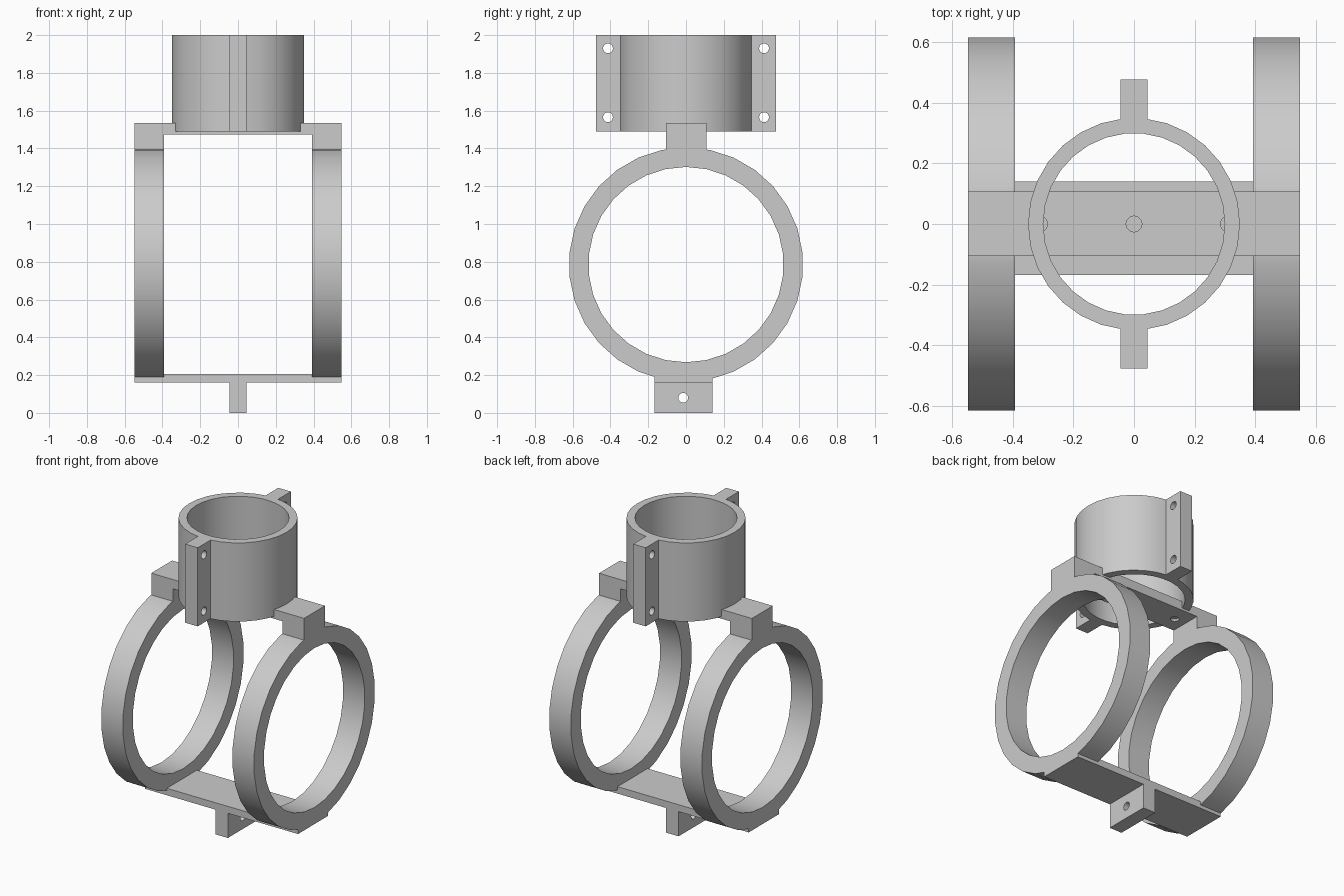
import bpy
import bmesh
from math import cos, sin, pi, radians
from mathutils import Matrix

cube = bpy.data.objects.get("Cube")
if cube:
    bpy.data.objects.remove(cube, do_unlink=True)

grey = bpy.data.materials.new("light_grey")
grey.use_nodes = True
grey.diffuse_color = (0.6, 0.6, 0.6, 1)
grey.node_tree.nodes["Principled BSDF"].inputs["Base Color"].default_value = (0.6, 0.6, 0.6, 1)

ALONG_X = Matrix.Rotation(pi / 2, 4, 'Y')


def finish(name, bm):
    bmesh.ops.recalc_face_normals(bm, faces=bm.faces)
    mesh = bpy.data.meshes.new(name)
    bm.to_mesh(mesh)
    bm.free()
    mesh.materials.append(grey)
    obj = bpy.data.objects.new(name, mesh)
    bpy.context.collection.objects.link(obj)
    return obj


def box(name, x, y, z):
    """Box from (min, max) pairs."""
    bm = bmesh.new()
    bmesh.ops.create_cube(bm, size=1)
    for v in bm.verts:
        v.co = [lo + (c + 0.5) * (hi - lo) for c, (lo, hi) in zip(v.co, (x, y, z))]
    return finish(name, bm)


def hoop(name, outer, inner, length, centre, turn=Matrix(), sides=30):
    """Tube with square-cut ends, centred on a point."""
    bm = bmesh.new()
    h = length / 2
    section = [(outer, -h), (outer, h), (inner, h), (inner, -h)]
    loops = []
    for i in range(sides):
        a = 2 * pi * i / sides
        loops.append([bm.verts.new((r * cos(a), r * sin(a), z)) for r, z in section])
    for i, a in enumerate(loops):
        b = loops[(i + 1) % sides]
        for j in range(4):
            k = (j + 1) % 4
            bm.faces.new((a[j], b[j], b[k], a[k]))
    bm.transform(Matrix.Translation(centre) @ turn)
    return finish(name, bm)


def rod(radius, length, centre, turn=Matrix()):
    """Cutter for a drilled hole."""
    bm = bmesh.new()
    bmesh.ops.create_cone(bm, cap_ends=True, segments=20, radius1=radius, radius2=radius,
                          depth=length, matrix=Matrix.Translation(centre) @ turn)
    return finish("hole_cutter", bm)


def combine(obj, other, operation):
    """Apply a boolean and remove the second object."""
    mod = obj.modifiers.new("combine", 'BOOLEAN')
    mod.operation = operation
    mod.solver = 'EXACT'
    mod.object = other
    bpy.context.view_layer.objects.active = obj
    bpy.ops.object.modifier_apply(modifier=mod.name)
    bpy.data.objects.remove(other, do_unlink=True)


HOLE = 0.026
IN, OUT = 0.393, 0.548

# Large side rings, each with a square lug on top
parts = []
for side, name in ((1, "left_ring"), (-1, "right_ring")):
    ring = hoop(name, 0.62, 0.517, OUT - IN, (side * (IN + OUT) / 2, 0, 0.785), ALONG_X)
    lug = box("lug", sorted((side * IN, side * OUT)), (-0.106, 0.108), (1.37, 1.535))
    combine(ring, lug, 'UNION')
    parts.append(ring)

# Cross bar below the tube, with three screw holes
bar = box("top_cross_bar", (-IN, IN), (-0.106, 0.108), (1.475, 1.535))
for x in (-0.312, 0, 0.312):
    combine(bar, rod(HOLE, 0.2, (x, 0, 1.5)), 'DIFFERENCE')
parts.append(bar)

# Upright clamp tube with front and back flanges
tube = hoop("clamp_tube", 0.35, 0.30, 0.51, (0, 0, 1.745))
for side in (-1, 1):
    flange = box("flange", (-0.045, 0.045), sorted((side * 0.325, side * 0.477)), (1.49, 2.0))
    for z in (1.565, 1.93):
        combine(flange, rod(HOLE, 0.3, (0, side * 0.413, z), ALONG_X), 'DIFFERENCE')
    combine(tube, flange, 'UNION')
parts.append(tube)

# Bottom plate joining the rings, with a drilled tab beneath
plate = box("bottom_plate", (-OUT, OUT), (-0.168, 0.14), (0.16, 0.205))
tab = box("bottom_tab", (-0.045, 0.045), (-0.168, 0.14), (0, 0.18))
combine(tab, rod(HOLE, 0.3, (0, -0.015, 0.08), ALONG_X), 'DIFFERENCE')
combine(plate, tab, 'UNION')
parts.append(plate)

# Smooth curved walls, keep the corners sharp
for obj in parts:
    bpy.ops.object.select_all(action='DESELECT')
    obj.select_set(True)
    bpy.context.view_layer.objects.active = obj
    bpy.ops.object.shade_smooth_by_angle(angle=radians(30))
